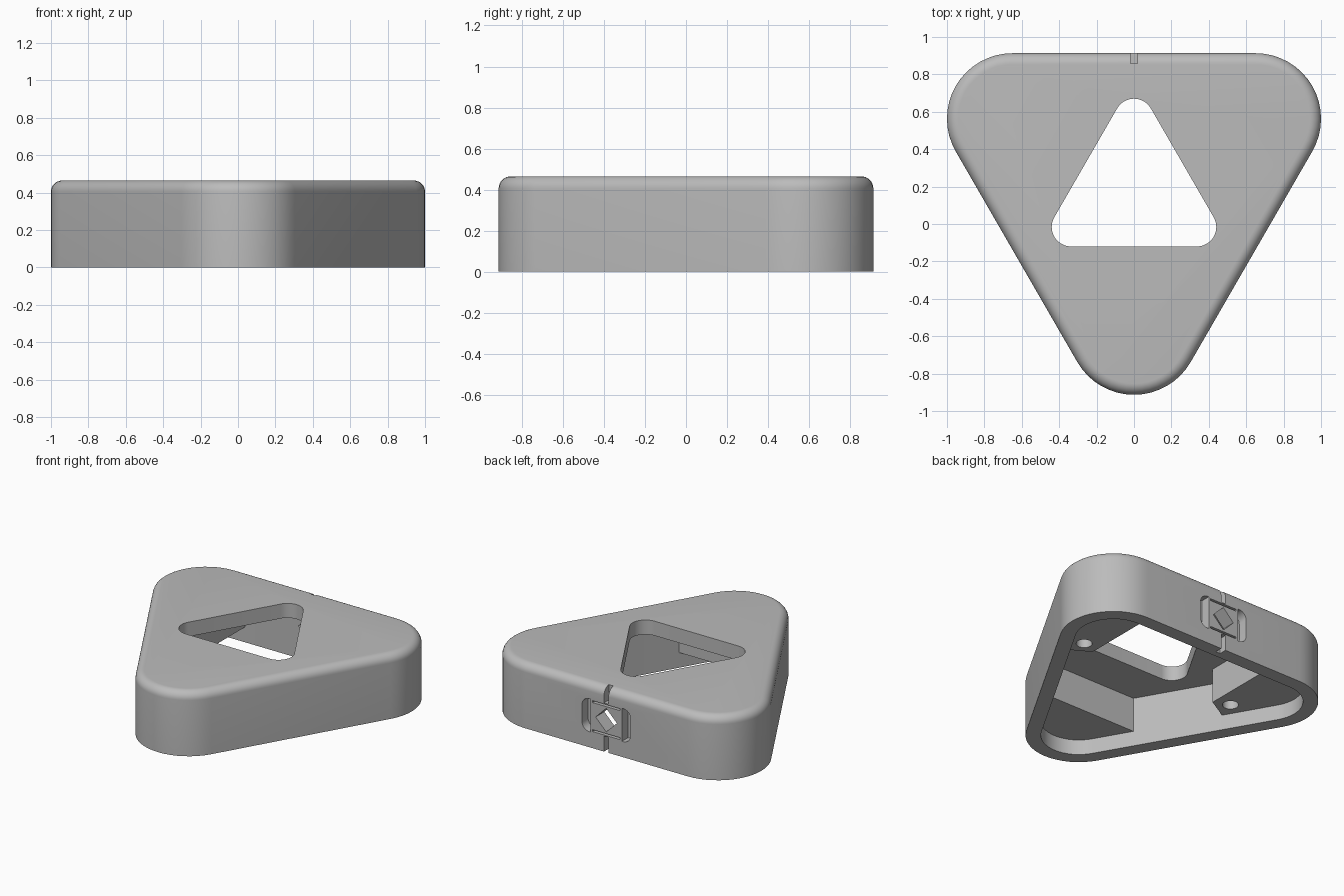
import bpy, bmesh, math
from mathutils import Vector, Matrix

if "Cube" in bpy.data.objects:
    bpy.data.objects.remove(bpy.data.objects["Cube"], do_unlink=True)

H, WALL, LIP, CEIL = 0.465, 0.1, 0.11, 0.36
MID = H / 2          # height of the latch on the back wall
BACK = 0.913         # y of the back wall
OUTER = [(0.65, 0.563), (-0.65, 0.563), (0, -0.563)]
WINDOW = [(0.336, -0.016), (0, 0.566), (-0.336, -0.016)]

grey = bpy.data.materials.new("plain grey")
grey.use_nodes = True
grey.diffuse_color = (0.5, 0.5, 0.5, 1)
grey.node_tree.nodes["Principled BSDF"].inputs["Base Color"].default_value = (0.5, 0.5, 0.5, 1)


def rounded(centres, radius, steps=16):
    """Outline around circles placed counter-clockwise at the corners."""
    pts = []
    for i, c in enumerate(centres):
        a, b = Vector(centres[i - 1]), Vector(c)
        d = b - a
        turn_to = Vector(centres[(i + 1) % len(centres)]) - b
        start = math.atan2(-d.x, d.y)
        sweep = (math.atan2(turn_to.y, turn_to.x) - math.atan2(d.y, d.x)) % math.tau
        start = math.atan2(-d.x, d.y)
        for k in range(steps + 1):
            t = start + sweep * k / steps
            pts.append((b.x + radius * math.cos(t), b.y + radius * math.sin(t)))
    return pts


def loft(name, rings):
    """Closed solid through rings given as (outline, height)."""
    bm = bmesh.new()
    loops = [[bm.verts.new((x, y, z)) for x, y in pts] for pts, z in rings]
    n = len(loops[0])
    for lo, hi in zip(loops, loops[1:]):
        for i in range(n):
            j = (i + 1) % n
            bm.faces.new((lo[i], lo[j], hi[j], hi[i]))
    bm.faces.new(loops[0][::-1])
    bm.faces.new(loops[-1])
    return finish(name, bm)


def finish(name, bm):
    bmesh.ops.recalc_face_normals(bm, faces=bm.faces[:])
    me = bpy.data.meshes.new(name)
    bm.to_mesh(me)
    bm.free()
    ob = bpy.data.objects.new(name, me)
    bpy.context.collection.objects.link(ob)
    me.materials.append(grey)
    return ob


def prism(name, pts, z0, z1):
    return loft(name, [(pts, z0), (pts, z1)])


def wall_prism(name, pts, y0, y1):
    """Prism whose outline lies in the back wall (x, z), running along y."""
    ob = prism(name, pts, -y1, -y0)
    ob.data.transform(Matrix.Rotation(math.pi / 2, 4, "X"))
    return ob


def rect(x0, x1, z0, z1):
    return [(x0, z0), (x1, z0), (x1, z1), (x0, z1)]


def cut(target, cutter):
    m = target.modifiers.new("cut", "BOOLEAN")
    m.operation, m.solver, m.object = "DIFFERENCE", "EXACT", cutter
    bpy.ops.object.select_all(action="DESELECT")
    bpy.context.view_layer.objects.active = target
    target.select_set(True)
    bpy.ops.object.modifier_apply(modifier=m.name)
    bpy.data.objects.remove(cutter, do_unlink=True)


def smooth(ob):
    bpy.ops.object.select_all(action="DESELECT")
    bpy.context.view_layer.objects.active = ob
    ob.select_set(True)
    bpy.ops.object.shade_smooth_by_angle(angle=math.radians(30))


# Shell: rounded triangle with a filleted top edge, hollow and open below
R, F = 0.35, 0.06
rings = [(rounded(OUTER, R), 0)]
for k in range(9):
    a = math.pi / 2 * k / 8
    rings.append((rounded(OUTER, R - F + F * math.cos(a)), H - F + F * math.sin(a)))
shell = loft("shell", rings)
cut(shell, prism("cavity", rounded(OUTER, R - WALL), -0.1, CEIL))
cut(shell, prism("window", rounded(WINDOW, 0.104), CEIL - 0.1, H + 0.1))

# Latch in the back wall: side pockets, thin slots, square hole and grooves
PLATE, POCKET, HALF, CORNER = 0.125, 0.195, 0.12, 0.06
for s in (-1, 1):
    inner, outer = PLATE, POCKET - CORNER
    arc = []
    for up in (-1, 1):
        sweep = [math.pi / 2 * k / 8 for k in range(9)]
        if up == -1:
            sweep.reverse()
        for t in sweep:
            arc.append((s * (outer + CORNER * math.cos(t)),
                        MID + up * (HALF - CORNER + CORNER * math.sin(t))))
    pocket = [(s * inner, MID - HALF)] + arc + [(s * inner, MID + HALF)]
    cut(shell, wall_prism("pocket", pocket, BACK - 0.07, BACK + 0.1))
    z = MID + s * 0.105
    cut(shell, wall_prism("slot", rect(-0.11, 0.11, z - 0.007, z + 0.007), BACK - 0.05, BACK + 0.1))
cut(shell, wall_prism("groove", rect(-0.018, 0.018, MID + HALF, H + 0.1), BACK - 0.055, BACK + 0.1))
cut(shell, wall_prism("groove", rect(-0.018, 0.018, -0.1, MID - HALF), BACK - 0.055, BACK + 0.1))
D = 0.085
cut(shell, wall_prism("square_hole", [(D, MID), (0, MID + D), (-D, MID), (0, MID - D)],
                      BACK - 0.3, BACK + 0.1))
smooth(shell)


def corner_block(name, planes):
    """Corner filling sunk into the wall, trimmed by upright planes."""
    ob = prism(name, rounded(OUTER, R - WALL + 0.04), LIP, CEIL + 0.03)
    bm = bmesh.new()
    bm.from_mesh(ob.data)
    for co, no in planes:
        res = bmesh.ops.bisect_plane(bm, geom=bm.verts[:] + bm.edges[:] + bm.faces[:],
                                     plane_co=co, plane_no=no, clear_outer=True)
        rim = [e for e in res["geom_cut"] if isinstance(e, bmesh.types.BMEdge)]
        bmesh.ops.contextual_create(bm, geom=rim)
    bmesh.ops.recalc_face_normals(bm, faces=bm.faces[:])
    bm.to_mesh(ob.data)
    bm.free()
    return ob


# Corner blocks: plain one in front, two with screw holes at the back
smooth(corner_block("front_block", [((0, -0.436, 0), (0, 1, 0))]))
for s, side in ((1, "left"), (-1, "right")):
    block = corner_block(side + "_block", [
        ((s * 0.514, 0, 0), (-s, 0, 0)),
        ((s * 0.67, 0.1, 0), (-s * 0.5, -0.866, 0))])
    screw = [(s * 0.627 + 0.053 * math.cos(math.tau * k / 32),
              0.238 + 0.053 * math.sin(math.tau * k / 32)) for k in range(32)]
    cut(block, prism("screw_hole", screw, LIP - 0.1, LIP + 0.2))
    smooth(block)
